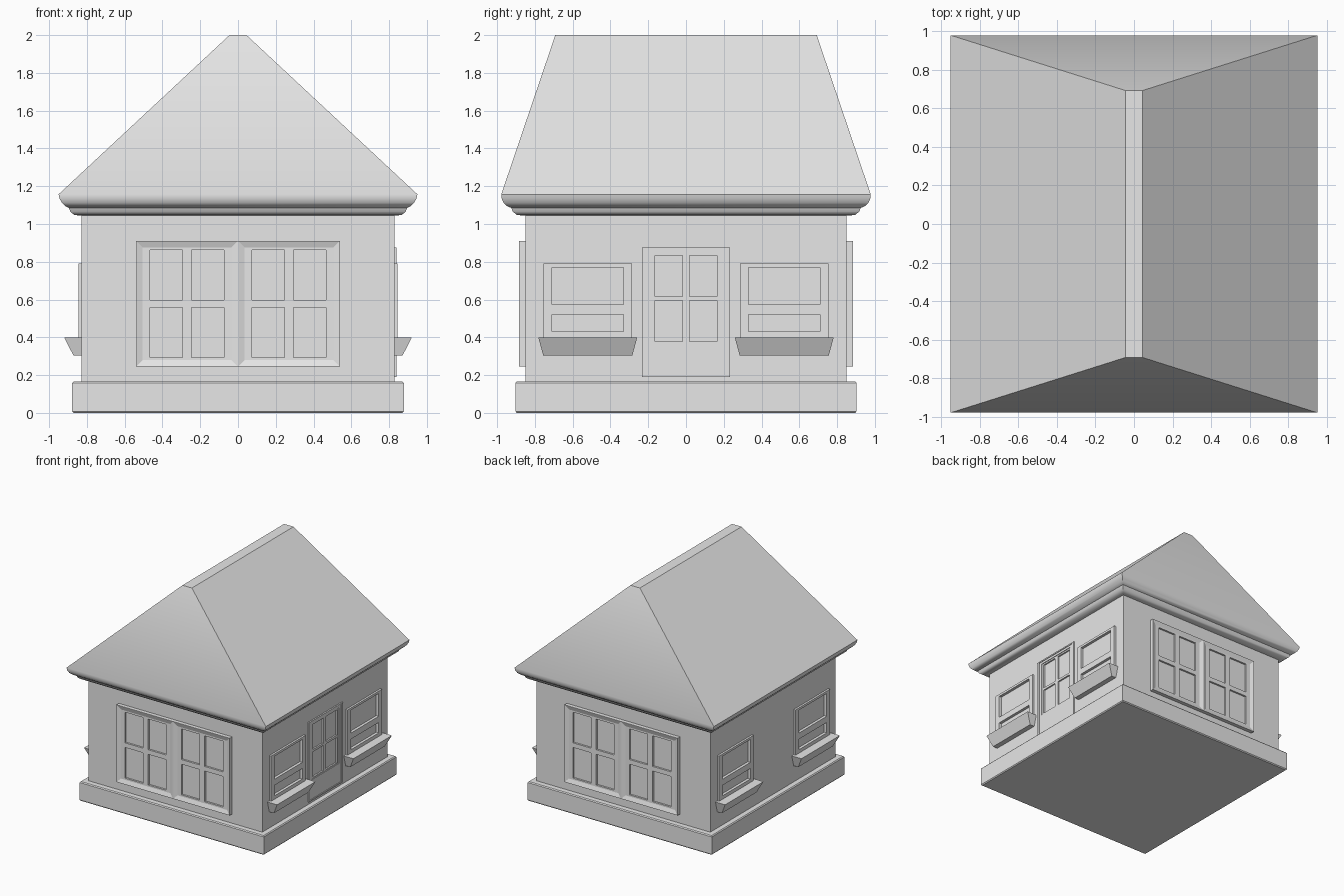
import bpy
import bmesh
from math import radians
from mathutils import Matrix

cube = bpy.data.objects.get("Cube")
if cube:
    bpy.data.objects.remove(cube, do_unlink=True)

plaster = bpy.data.materials.new("pale_grey")
plaster.use_nodes = True
grey = (0.8, 0.8, 0.8, 1)
plaster.diffuse_color = grey
plaster.node_tree.nodes["Principled BSDF"].inputs["Base Color"].default_value = grey

WALL_X, WALL_Y = 0.828, 0.851


def finish(name, bm, matrix):
    bmesh.ops.recalc_face_normals(bm, faces=bm.faces[:])
    bm.transform(matrix)
    mesh = bpy.data.meshes.new(name)
    bm.to_mesh(mesh)
    bm.free()
    mesh.materials.append(plaster)
    obj = bpy.data.objects.new(name, mesh)
    bpy.context.collection.objects.link(obj)
    return obj


def loft(name, rings, matrix=Matrix()):
    """Closed solid through rectangular rings (half width, half depth, height)."""
    bm = bmesh.new()
    loops = [[bm.verts.new((sx * a, sy * b, h))
              for sx, sy in ((-1, -1), (1, -1), (1, 1), (-1, 1))] for a, b, h in rings]
    for low, high in zip(loops, loops[1:]):
        for i in range(4):
            j = (i + 1) % 4
            bm.faces.new((low[i], low[j], high[j], high[i]))
    bm.faces.new(loops[0][::-1])
    bm.faces.new(loops[-1])
    return finish(name, bm, matrix)


def panel(name, us, vs, face, depth, thickness, matrix):
    """Plate divided at us and vs; every odd cell is a recessed pane."""
    bm = bmesh.new()
    grid = [[bm.verts.new((u, v, face)) for u in us] for v in vs]
    panes = []
    for j in range(len(vs) - 1):
        for i in range(len(us) - 1):
            f = bm.faces.new((grid[j][i], grid[j][i + 1], grid[j + 1][i + 1], grid[j + 1][i]))
            if i % 2 and j % 2:
                panes.append(f)
    bm.normal_update()
    bmesh.ops.inset_individual(bm, faces=panes, thickness=0, depth=-depth)
    rim = [e for e in bm.edges if e.is_boundary]
    skirt = bmesh.ops.extrude_edge_only(bm, edges=rim)["geom"]
    bmesh.ops.translate(bm, vec=(0, 0, -thickness),
                        verts=[g for g in skirt if isinstance(g, bmesh.types.BMVert)])
    bmesh.ops.holes_fill(bm, edges=[e for e in bm.edges if e.is_boundary], sides=0)
    return finish(name, bm, matrix)


def plan(angle, u, dist, z=0):
    """Frame on a wall: x along the wall, -y outward, z up."""
    return Matrix.Rotation(radians(angle), 4, "Z") @ Matrix.Translation((u, -dist, z))


def facade(angle, u, dist, z=0):
    """Frame on a wall: x along the wall, y up, z outward."""
    return plan(angle, u, dist, z) @ Matrix.Rotation(radians(90), 4, "X")


def mirrored(*edges):
    return [-e for e in reversed(edges)] + list(edges)


# Main body
loft("plinth", [(0.871, 0.896, 0), (0.878, 0.903, 0.008),
                (0.878, 0.903, 0.158), (0.871, 0.896, 0.166)])
walls = loft("walls", [(WALL_X, WALL_Y, 0.16), (WALL_X, WALL_Y, 1.06)])

# Hipped roof with moulded eaves
roof = loft("roof", [(0.84, 0.865, 1.045), (0.866, 0.895, 1.048), (0.888, 0.917, 1.065),
                     (0.895, 0.925, 1.085), (0.912, 0.945, 1.093), (0.932, 0.966, 1.112),
                     (0.945, 0.976, 1.135), (0.95, 0.978, 1.157), (0.045, 0.692, 2)])
bpy.ops.object.select_all(action="DESELECT")
roof.select_set(True)
bpy.context.view_layer.objects.active = roof
bpy.ops.object.shade_smooth_by_angle(angle=radians(40))


def cut_wall(half_width, half_height, matrix):
    cutter = loft("opening_cutter", [(half_width, half_height, -0.04),
                                     (half_width, half_height, 0.04)], matrix)
    cutter.hide_render = True
    cutter.hide_viewport = True
    cut = walls.modifiers.new("opening", "BOOLEAN")
    cut.operation = "DIFFERENCE"
    cut.solver = "EXACT"
    cut.object = cutter
    bpy.context.view_layer.objects.active = walls
    bpy.ops.object.modifier_apply(modifier=cut.name)
    bpy.data.objects.remove(cutter, do_unlink=True)


# Double casements on the front and back
for side, angle in (("front", 0), ("back", 180)):
    for half, u in (("a", -0.27), ("b", 0.27)):
        place = facade(angle, u, WALL_Y, 0.578)
        loft(f"{side}_window_frame_{half}",
             [(0.27, 0.333, -0.01), (0.27, 0.333, 0.033), (0.266, 0.329, 0.033),
              (0.235, 0.298, 0.022), (0.235, 0.298, 0.003)], place)
        panel(f"{side}_window_sash_{half}", mirrored(0.024, 0.197, 0.235),
              mirrored(0.02, 0.284, 0.298), 0.022, 0.016, 0.018, place)

# Small windows with planters on both sides
for side, angle in (("left", 90), ("right", 270)):
    for half, u in (("a", -0.52), ("b", 0.52)):
        place = facade(angle, u, WALL_X)
        cut_wall(0.22, 0.18, facade(angle, u, WALL_X, 0.595))
        panel(f"{side}_window_{half}", mirrored(0.19, 0.235),
              [0.37, 0.43, 0.52, 0.573, 0.77, 0.79], 0.017, 0.024, 0.035, place)
        loft(f"{side}_planter_{half}", [(0.236, 0.044, 0.305), (0.262, 0.092, 0.4)],
             plan(angle, u, WALL_X))

# Glazed door on one side
place = facade(90, 0, WALL_X, 0.532)
cut_wall(0.222, 0.336, place)
loft("door_frame", [(0.232, 0.343, -0.038), (0.232, 0.343, 0.012),
                    (0.212, 0.332, 0.012), (0.212, 0.332, -0.034)], place)
wall_place = facade(90, 0, WALL_X)
panel("door_leaf", mirrored(0.182, 0.212), [0.2, 0.365, 0.845, 0.864],
      0.006, 0.02, 0.035, wall_place)
panel("door_glazing", mirrored(0.018, 0.163, 0.182),
      [0.365, 0.377, 0.595, 0.615, 0.832, 0.845], 0.0, 0.013, 0.014, wall_place)
